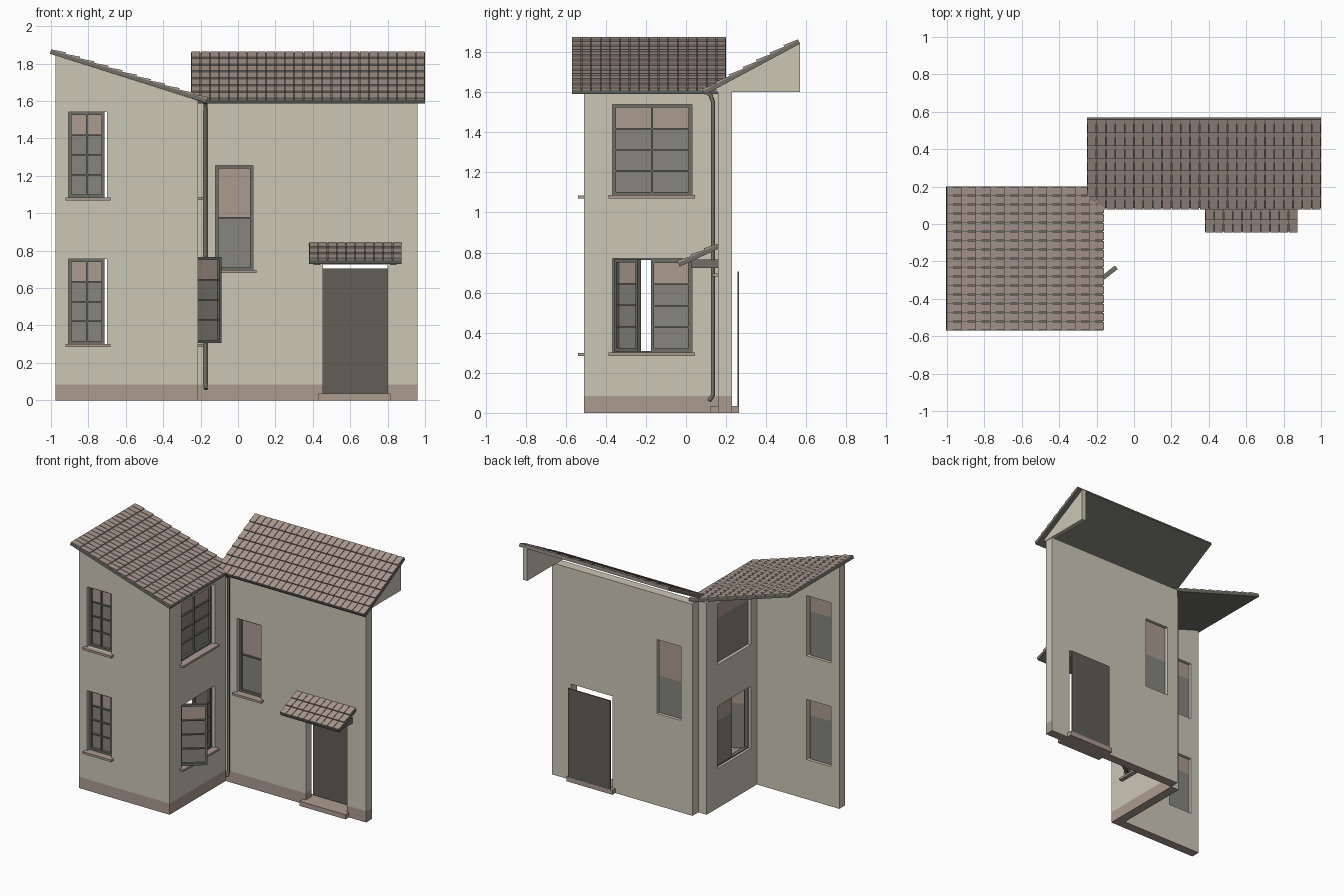
import bpy, bmesh, math
from mathutils import Matrix, Vector

cube = bpy.data.objects.get("Cube")
if cube:
    bpy.data.objects.remove(cube, do_unlink=True)


def material(name, rgb):
    m = bpy.data.materials.new(name)
    m.use_nodes = True
    m.diffuse_color = (*rgb, 1)
    m.node_tree.nodes["Principled BSDF"].inputs["Base Color"].default_value = (*rgb, 1)
    return m


WALL = material("beige_plaster", (0.60, 0.57, 0.47))
BRICK = material("dusty_pink_stone", (0.41, 0.33, 0.28))
TILE = material("clay_tile", (0.39, 0.31, 0.27))
FRAME = material("dark_grey_frame", (0.16, 0.16, 0.135))
GLASS = material("grey_glass", (0.24, 0.235, 0.205))
DOOR = material("dark_door", (0.12, 0.112, 0.093))

TURN = Matrix.Rotation(math.pi / 2, 4, 'Z')   # local x runs along world y, front faces +x


def place(x, y, z, rot=Matrix()):
    return Matrix.Translation((x, y, z)) @ rot


def box(bm, lo, hi, mat=0):
    mid = [(a + b) / 2 for a, b in zip(lo, hi)]
    size = [b - a for a, b in zip(lo, hi)]
    res = bmesh.ops.create_cube(bm, size=1, matrix=Matrix.Translation(mid) @ Matrix.Diagonal((*size, 1)))
    for f in {f for v in res["verts"] for f in v.link_faces}:
        f.material_index = mat
    return res["verts"]


def finish(name, bm, mats, matrix=Matrix()):
    bmesh.ops.recalc_face_normals(bm, faces=bm.faces)
    me = bpy.data.meshes.new(name)
    bm.to_mesh(me)
    bm.free()
    for m in mats:
        me.materials.append(m)
    me.transform(matrix)
    ob = bpy.data.objects.new(name, me)
    bpy.context.collection.objects.link(ob)
    return ob


def block(name, lo, hi, mat):
    bm = bmesh.new()
    box(bm, lo, hi)
    return finish(name, bm, [mat])


def slab(name, profile, depth, matrix, openings=()):
    """Upright slab from an x-z profile, with openings cut and a plinth band."""
    bm = bmesh.new()
    face = bm.faces.new([bm.verts.new((u, 0, z)) for u, z in profile])
    ext = bmesh.ops.extrude_face_region(bm, geom=[face])
    moved = [v for v in ext["geom"] if isinstance(v, bmesh.types.BMVert)]
    bmesh.ops.translate(bm, verts=moved, vec=(0, depth, 0))
    ob = finish(name, bm, [WALL, BRICK], matrix)
    if openings:
        bm = bmesh.new()
        for u0, u1, z0, z1 in openings:
            box(bm, (u0, -0.1, z0), (u1, depth + 0.1, z1))
        cutter = finish(name + "_cutter", bm, [WALL], matrix)
        cutter.hide_render = True
        mod = ob.modifiers.new("openings", 'BOOLEAN')
        mod.operation, mod.solver, mod.object = 'DIFFERENCE', 'EXACT', cutter
        bpy.context.view_layer.update()
        cut = bpy.data.meshes.new_from_object(ob.evaluated_get(bpy.context.evaluated_depsgraph_get()))
        ob.modifiers.clear()
        ob.data = cut
        bpy.data.objects.remove(cutter, do_unlink=True)
    # plinth band on the outer faces
    bm = bmesh.new()
    bm.from_mesh(ob.data)
    bmesh.ops.bisect_plane(bm, geom=bm.verts[:] + bm.edges[:] + bm.faces[:],
                           plane_co=(0, 0, 0.085), plane_no=(0, 0, 1))
    bm.normal_update()
    for f in bm.faces:
        low = f.calc_center_median().z < 0.084
        f.material_index = int(low and f.normal.y < 0.5 and f.normal.x > -0.5)
    bm.to_mesh(ob.data)
    bm.free()
    return ob


def border(bm, w, h, t, y0, y1):
    for x in (0, w - t):
        box(bm, (x, y0, 0), (x + t, y1, h))
    for z in (0, h - t):
        box(bm, (t, y0, z), (w - t, y1, z + t))


def sash(name, w, h, cols, rows, matrix, edge=0.016):
    """Framed panes: the top row is pink, the rest grey."""
    bm = bmesh.new()
    border(bm, w, h, edge, -0.01, 0.012)
    iw, ih = w - 2 * edge, h - 2 * edge
    for c in range(1, cols):
        x = edge + iw * c / cols
        box(bm, (x - 0.005, -0.006, edge), (x + 0.005, 0.008, h - edge))
    for r in range(1, rows):
        z = edge + ih * r / rows
        box(bm, (edge, -0.005, z - 0.004), (w - edge, 0.007, z + 0.004))
    split = edge + ih * (rows - 1) / rows
    box(bm, (0.004, 0.007, 0.004), (w - 0.004, 0.014, split), 1)
    box(bm, (0.004, 0.007, split), (w - 0.004, 0.014, h - 0.004), 2)
    return finish(name, bm, [FRAME, GLASS, BRICK], matrix)


def sill(name, w, matrix):
    bm = bmesh.new()
    box(bm, (-0.02, -0.03, -0.016), (w + 0.02, 0.03, 0))
    return finish(name, bm, [BRICK], matrix)


def roof(name, width, run, rise, cols, rows, matrix):
    """Dark deck with rows of wedge tiles, pitched up along local y."""
    length = math.hypot(run, rise)
    bm = bmesh.new()
    box(bm, (0, 0, -0.02), (width, length, 0))
    dx, dy = width / cols, length / rows
    for r in range(rows):
        for c in range(cols):
            y = r * dy
            for v in box(bm, (c * dx + 0.002, y, 0), ((c + 1) * dx - 0.002, y + dy, 0.013), 1):
                if v.co.z > 0.005 and v.co.y > y + dy / 2:
                    v.co.z = 0.004
    pitch = Matrix.Rotation(math.atan2(rise, run), 4, 'X')
    return finish(name, bm, [FRAME, TILE], matrix @ pitch)


# Walls
T = 0.07
slab("wing_front_wall", [(-0.975, 0), (-0.215, 0), (-0.215, 1.603), (-0.975, 1.843)], T,
     place(0, -0.51, 0), [(-0.905, -0.70, z, z + 0.455) for z in (0.30, 1.085)])
slab("wing_side_wall", [(-0.44, 0), (0.16, 0), (0.16, 1.6), (-0.44, 1.6)], T,
     place(-0.215, 0, 0, TURN), [(-0.367, 0.03, 0.30, 0.77), (-0.367, 0.03, 1.085, 1.54)])
slab("main_wall", [(-0.215, 0), (0.96, 0), (0.96, 1.6), (-0.215, 1.6)], T,
     place(0, 0.16, 0), [(-0.12, 0.08, 0.695, 1.255), (0.455, 0.80, 0.03, 0.725)])
slab("gable_end", [(0.15, 1.6), (0.57, 1.6), (0.57, 1.845), (0.15, 1.62)], 0.035,
     place(0.965, 0, 0, TURN))

# Wing front windows
for label, z in (("lower", 0.30), ("upper", 1.085)):
    sash(label + "_front_window", 0.192, 0.455, 2, 4, place(-0.905, -0.475, z))
    sill(label + "_front_sill", 0.20, place(-0.903, -0.51, z))

# Wing side windows, the lower one with an open casement
sash("upper_side_window", 0.395, 0.455, 2, 4, place(-0.25, -0.366, 1.085, TURN))
sill("upper_side_sill", 0.39, place(-0.215, -0.366, 1.086, TURN))
sill("lower_side_sill", 0.39, place(-0.215, -0.366, 0.301, TURN))
bm = bmesh.new()
border(bm, 0.395, 0.47, 0.008, -0.014, 0.016)
finish("lower_side_frame", bm, [FRAME], place(-0.25, -0.366, 0.30, TURN))
sash("fixed_casement", 0.20, 0.46, 1, 4, place(-0.25, -0.175, 0.305, TURN))
sash("open_casement", 0.19, 0.46, 1, 4,
     place(-0.243, -0.35, 0.307, Matrix.Rotation(math.radians(38), 4, 'Z')))

# Main wall window
sash("main_window", 0.198, 0.56, 1, 2, place(-0.119, 0.195, 0.695))
sill("main_sill", 0.20, place(-0.12, 0.16, 0.696))

# Door, step and canopy
block("door", (0.45, 0.256, 0.035), (0.803, 0.264, 0.705), DOOR)
block("door_step", (0.43, 0.12, 0), (0.815, 0.265, 0.035), BRICK)
for side, x in (("right", 0.405), ("left", 0.812)):
    block(side + "_canopy_bracket", (x, 0.025, 0.722), (x + 0.036, 0.16, 0.765), FRAME)
roof("door_canopy", 0.495, 0.20, 0.092, 10, 3, place(0.38, -0.04, 0.748))

# Roofs
roof("main_roof", 1.25, 0.475, 0.255, 25, 7, place(-0.25, 0.085, 1.605))
roof("wing_roof", 0.77, 0.835, 0.263, 16, 11, place(-0.165, -0.57, 1.609, TURN))

# Downpipe in the corner
curve = bpy.data.curves.new("downpipe", 'CURVE')
curve.dimensions = '3D'
curve.bevel_depth = 0.011
curve.bevel_resolution = 1
curve.use_fill_caps = True
path = [(-0.18, 0.10, 1.605), (-0.175, 0.122, 1.585), (-0.175, 0.135, 1.55),
        (-0.175, 0.135, 0.09), (-0.172, 0.115, 0.06)]
spline = curve.splines.new('POLY')
spline.points.add(len(path) - 1)
for p, co in zip(spline.points, path):
    p.co = (*co, 1)
curve.materials.append(FRAME)
bpy.context.collection.objects.link(bpy.data.objects.new("downpipe", curve))
